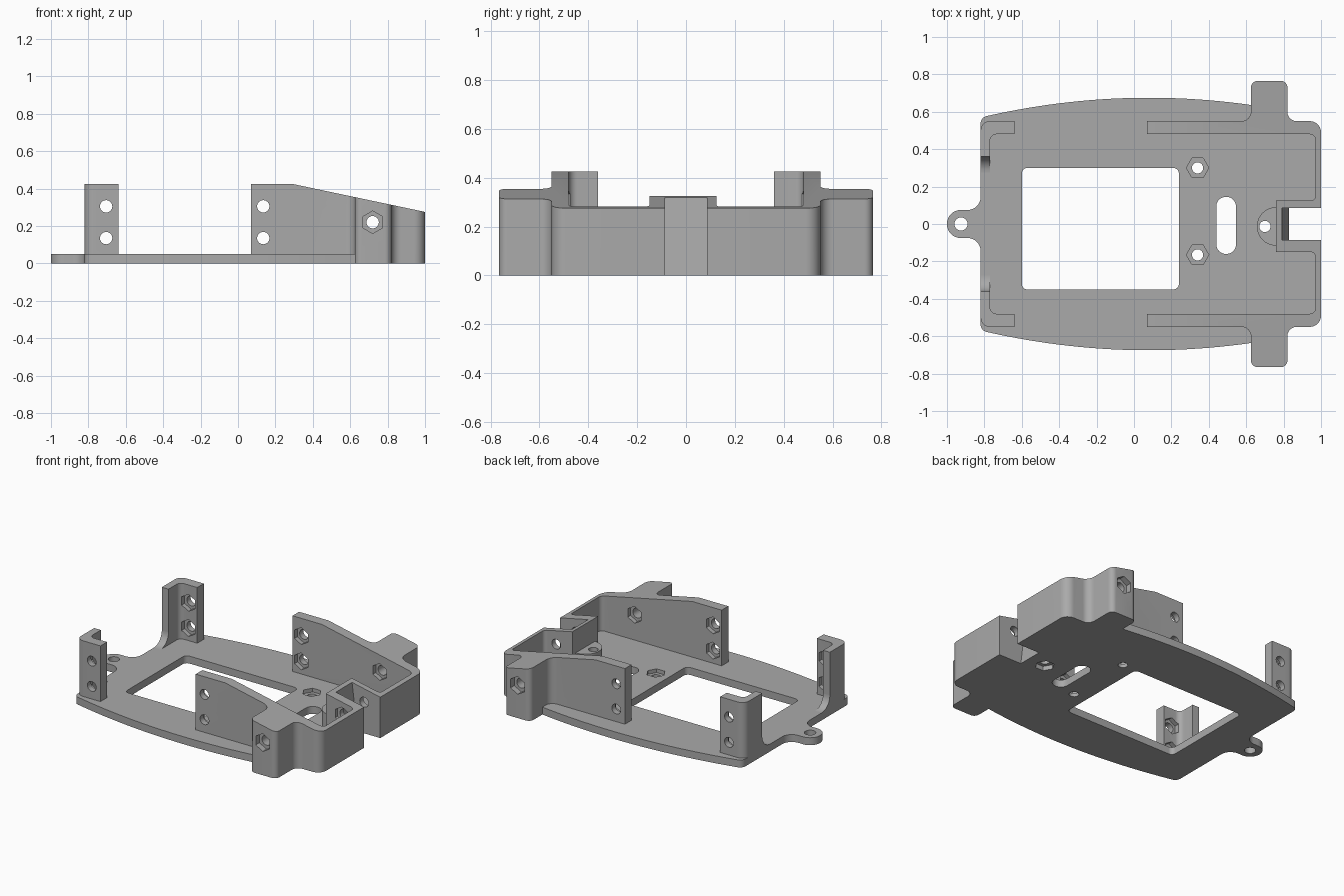
import bpy, bmesh, math
from mathutils import Vector, Matrix

if "Cube" in bpy.data.objects:
    bpy.data.objects.remove(bpy.data.objects["Cube"])

grey = bpy.data.materials.new("plain_grey")
grey.use_nodes = True
grey.diffuse_color = (0.4, 0.4, 0.4, 1)
grey.node_tree.nodes["Principled BSDF"].inputs["Base Color"].default_value = (0.4, 0.4, 0.4, 1)

BASE, TOP = 0.05, 0.425


def rounded(corners, steps=8):
    """Polygon from (x, y[, radius]) corners, with the radii turned into arcs."""
    out = []
    for i, c in enumerate(corners):
        p = Vector(c[:2])
        if len(c) < 3:
            out.append(p)
            continue
        a = (Vector(corners[i - 1][:2]) - p).normalized()
        b = (Vector(corners[(i + 1) % len(corners)][:2]) - p).normalized()
        half = a.angle(b) / 2
        centre = p + (a + b).normalized() * c[2] / math.sin(half)
        start = p + a * c[2] / math.tan(half) - centre
        end = p + b * c[2] / math.tan(half) - centre
        sweep = start.angle_signed(end)
        for k in range(steps + 1):
            out.append(centre + Matrix.Rotation(-sweep * k / steps, 2) @ start)
    return out


def finish(name, bm):
    bmesh.ops.recalc_face_normals(bm, faces=bm.faces)
    mesh = bpy.data.meshes.new(name)
    bm.to_mesh(mesh)
    bm.free()
    mesh.materials.append(grey)
    obj = bpy.data.objects.new(name, mesh)
    bpy.context.collection.objects.link(obj)
    return obj


def prism(name, pts, lo, hi, axis="z"):
    place = {"z": lambda p, h: (p[0], p[1], h),
             "y": lambda p, h: (p[0], h, p[1]),
             "x": lambda p, h: (h, p[0], p[1])}[axis]
    bm = bmesh.new()
    rings = [[bm.verts.new(place(p, h)) for p in pts] for h in (lo, hi)]
    for ring in rings:
        bm.faces.new(ring)
    n = len(pts)
    for i in range(n):
        j = (i + 1) % n
        bm.faces.new((rings[0][i], rings[0][j], rings[1][j], rings[1][i]))
    return finish(name, bm)


def boolean(obj, other, operation="DIFFERENCE"):
    mod = obj.modifiers.new("boolean", "BOOLEAN")
    mod.operation, mod.solver, mod.object = operation, "EXACT", other
    bpy.context.view_layer.update()
    mesh = bpy.data.meshes.new_from_object(
        obj.evaluated_get(bpy.context.evaluated_depsgraph_get()))
    obj.modifiers.clear()
    obj.data = mesh
    bpy.data.objects.remove(other)


def drill(obj, centre, radius, length, axis="z", sides=24):
    turn = Matrix.Rotation(math.pi / 2, 4, "Z" if axis == "z" else "X")
    bm = bmesh.new()
    bmesh.ops.create_cone(bm, cap_ends=True, segments=sides, radius1=radius, radius2=radius,
                          depth=length, matrix=Matrix.Translation(centre) @ turn)
    boolean(obj, finish("cutter", bm))


def flip(corners):
    """Mirrored across y, in reverse order."""
    return [(c[0], -c[1], *c[2:]) for c in reversed(corners)]


# Shared outer outline of the wide end: wing, rounded end corner, notch
wing = [(0.625, 0.765, 0.035), (0.82, 0.765, 0.035), (0.82, 0.55, 0.05),
        (1.0, 0.55, 0.06), (1.0, 0.086), (0.79, 0.086)]

# Base plate with bowed sides and an eyelet tab
bow = [(x, 0.675 - 0.13 * (x - 0.08) ** 2)
       for x in [-0.74 + 1.365 * i / 24 for i in range(25)]]
side = [(-1.0, 0.075, 0.074), (-0.82, 0.075, 0.07), (-0.82, 0.57, 0.04)] + bow + wing
plate = prism("base_plate", rounded(side + flip(side)), 0, BASE)
window = [(-0.6, -0.35, 0.03), (0.24, -0.35, 0.03), (0.24, 0.3, 0.03), (-0.6, 0.3, 0.03)]
boolean(plate, prism("cutter", rounded(window), -0.1, 0.2))
slot = [(0.44, -0.16, 0.051), (0.545, -0.16, 0.051), (0.545, 0.145, 0.051), (0.44, 0.145, 0.051)]
boolean(plate, prism("cutter", rounded(slot), -0.1, 0.2))
drill(plate, (-0.925, 0, 0), 0.035, 0.3)
for y in (0.3, -0.165):
    drill(plate, (0.34, y, 0), 0.03, 0.3)
    drill(plate, (0.34, y, BASE), 0.06, 0.05, sides=6)
drill(plate, (0.7, -0.013, 0), 0.03, 0.3)
drill(plate, (0.7, -0.013, 0), 0.06, 0.06, sides=6)

# Side rails, wings and end wall as one band around the wide end
outer = [(0.07, 0.48), (0.07, 0.55), (0.625, 0.55, 0.05)] + wing


def inner(wall):
    return [(0.76, wall), (0.97, wall, 0.025), (0.97, 0.48, 0.03)]


band = outer + flip(outer) + flip(inner(0.15)) + inner(0.125)
rails = prism("side_rails", rounded(band), BASE, TOP)
slope = [(0.1, 0.465), (1.1, 0.254), (1.1, 0.7), (0.1, 0.7)]
boolean(rails, prism("cutter", slope, -1, 1, "y"))
for x, z in ((0.135, 0.305), (0.135, 0.135), (0.72, 0.22)):
    drill(rails, (x, 0, z), 0.033, 2, "y")
    for s in (1, -1):
        drill(rails, (x, s * 0.48, z), 0.057, 0.06, "y", 6)
for s in (1, -1):
    drill(rails, (0.72, s * 0.765, 0.22), 0.06, 0.08, "y", 6)
drill(rails, (0.88, 0, 0.21), 0.033, 0.5, "y")
drill(rails, (0.88, -0.15, 0.21), 0.057, 0.05, "y", 6)

# Slanted back of the notch
ramp = prism("notch_ramp", [(0.78, 0), (0.83, 0), (0.79, 0.319), (0.78, 0.319)],
             -0.086, 0.086, "y")

# Half-round screw boss against the notch wall
arc = [(0.76 - 0.103 * math.sin(a), -0.013 + 0.103 * math.cos(a))
       for a in [math.pi * i / 20 for i in range(21)]]
boss = prism("screw_boss", arc, BASE, 0.17)
drill(boss, (0.7, -0.013, 0.1), 0.03, 0.4)

# Corner posts with a flared foot
posts = []
for label, s in (("back", 1), ("front", -1)):
    ell = [(-0.82, 0.36), (-0.82, 0.55, 0.05), (-0.64, 0.55), (-0.64, 0.48),
           (-0.77, 0.48, 0.035), (-0.77, 0.36)]
    post = prism(label + "_post", [(p[0], s * p[1]) for p in rounded(ell)], BASE, TOP)
    for z in (0.305, 0.135):
        drill(post, (-0.705, s * 0.5, z), 0.033, 0.3, "y")
        drill(post, (-0.705, s * 0.48, z), 0.057, 0.06, "y", 6)
    curve = [(s * (0.275 + 0.085 * math.sin(a)), BASE + 0.085 * (1 - math.cos(a)))
             for a in [math.pi / 2 * i / 10 for i in range(11)]]
    foot = prism(label + "_post_foot", curve + [(s * 0.36, BASE)], -0.82, -0.77, "x")
    posts += [post, foot]

# Smooth the round parts, keep the edges sharp
bpy.ops.object.select_all(action="DESELECT")
for obj in [plate, rails, ramp, boss] + posts:
    obj.select_set(True)
    bpy.context.view_layer.objects.active = obj
bpy.ops.object.shade_smooth_by_angle(angle=math.radians(30))
